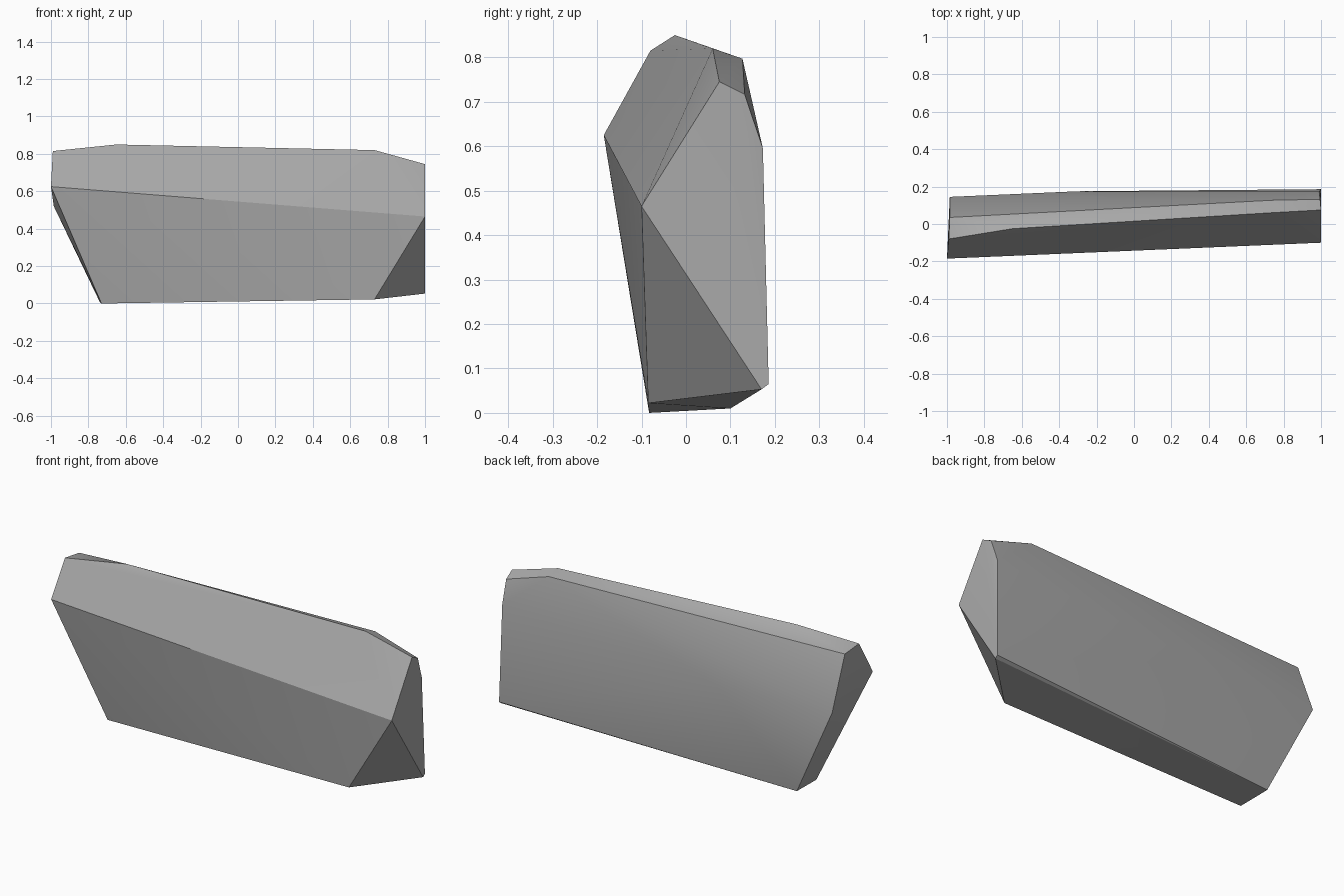
import bpy, bmesh, math

cube = bpy.data.objects.get("Cube")
if cube:
    bpy.data.objects.remove(cube, do_unlink=True)

# Single stone colour
stone = bpy.data.materials.new("grey stone")
stone.use_nodes = True
grey = (0.40, 0.40, 0.40, 1)
stone.diffuse_color = grey
stone.node_tree.nodes["Principled BSDF"].inputs["Base Color"].default_value = grey

# Corners of the chipped slab, grouped by ridge from left to right
front_ridge = [(-1, -0.185, 0.625), (1, -0.10, 0.465)]
top_front = [(-0.99, -0.08, 0.815), (-0.65, -0.025, 0.85),
             (0.73, 0.06, 0.82), (1, 0.075, 0.745)]
top_back = [(-0.985, 0.035, 0.80), (0.74, 0.127, 0.797), (0.995, 0.132, 0.717)]
back_bulge = [(-0.985, 0.145, 0.52), (-0.30, 0.175, 0.50), (0.99, 0.173, 0.595)]
base_front = [(-0.73, -0.083, 0), (0.73, -0.085, 0.022)]
base_back = [(-0.74, 0.10, 0.01), (1, 0.17, 0.053), (1, 0.186, 0.065)]

# Wrap the ridges in a faceted skin
bm = bmesh.new()
for ridge in (front_ridge, top_front, top_back, back_bulge, base_front, base_back):
    for corner in ridge:
        bm.verts.new(corner)
bmesh.ops.convex_hull(bm, input=bm.verts)
bmesh.ops.dissolve_limit(bm, angle_limit=math.radians(1.5),
                         verts=bm.verts, edges=bm.edges)
bmesh.ops.recalc_face_normals(bm, faces=bm.faces)
mesh = bpy.data.meshes.new("rock_slab")
bm.to_mesh(mesh)
bm.free()

rock = bpy.data.objects.new("rock_slab", mesh)
bpy.context.collection.objects.link(rock)
mesh.materials.append(stone)

# Soft shading across shallow facets, crisp chipped edges
bpy.ops.object.select_all(action='DESELECT')
rock.select_set(True)
bpy.context.view_layer.objects.active = rock
bpy.ops.object.shade_smooth_by_angle(angle=math.radians(30))
